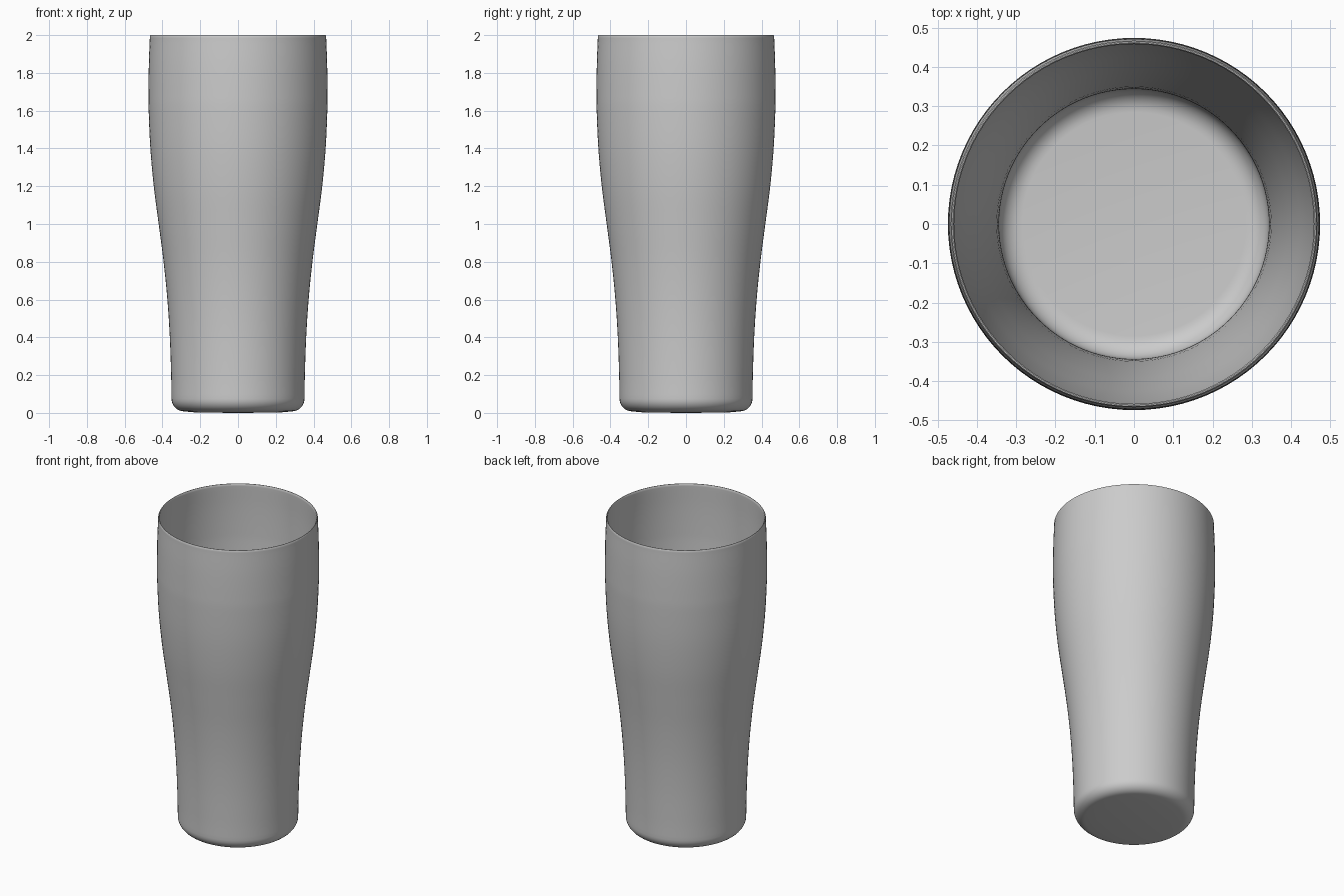
import bpy, bmesh, math
from mathutils import Vector

if "Cube" in bpy.data.objects:
    bpy.data.objects.remove(bpy.data.objects["Cube"])

SEGMENTS = 96
WALL = 0.009


def smooth_path(points, steps=5):
    """Catmull-Rom curve through (radius, height) points."""
    p = [Vector(q) for q in points]
    p = [2 * p[0] - p[1]] + p + [2 * p[-1] - p[-2]]
    out = []
    for a, b, c, d in zip(p, p[1:], p[2:], p[3:]):
        for i in range(steps):
            t = i / steps
            out.append(0.5 * (2 * b + (c - a) * t + (2 * a - 5 * b + 4 * c - d) * t * t
                              + (3 * b - a - 3 * c + d) * t ** 3))
    return out + [p[-2]]


def lathe(name, profile):
    bm = bmesh.new()
    verts = [bm.verts.new((r, 0, z)) for r, z in profile]
    edges = [bm.edges.new(pair) for pair in zip(verts, verts[1:])]
    bmesh.ops.spin(bm, geom=verts + edges, cent=(0, 0, 0), axis=(0, 0, 1),
                   angle=math.tau, steps=SEGMENTS)
    bmesh.ops.remove_doubles(bm, verts=bm.verts, dist=1e-5)
    bmesh.ops.recalc_face_normals(bm, faces=bm.faces)
    mesh = bpy.data.meshes.new(name)
    bm.to_mesh(mesh)
    bm.free()
    obj = bpy.data.objects.new(name, mesh)
    bpy.context.collection.objects.link(obj)
    bpy.ops.object.select_all(action='DESELECT')
    obj.select_set(True)
    bpy.context.view_layer.objects.active = obj
    bpy.ops.object.shade_smooth_by_angle(angle=math.radians(40))
    return obj


# Flared outer wall, from the top of the base rounding to just under the rim
wall = smooth_path([(0.352, 0.075), (0.354, 0.2), (0.361, 0.4), (0.374, 0.6),
                    (0.394, 0.8), (0.420, 1.0), (0.446, 1.2), (0.464, 1.4),
                    (0.473, 1.6), (0.474, 1.7), (0.472, 1.85), (0.467, 1.985)])


def base_corner(radius, floor):
    """Rounded corner between the floor and the wall."""
    h = 0.075 - floor
    return [Vector((radius - h + h * math.sin(a), 0.075 - h * math.cos(a)))
            for a in (math.pi / 2 * i / 8 for i in range(8))]


outer = [Vector((0, 0)), Vector((0.22, 0.002))] + base_corner(0.352, 0.008) + wall
inner = ([Vector((0, 0.014))] + base_corner(0.352 - WALL, 0.017)
         + [Vector((v.x - WALL, v.y)) for v in wall])

# Softly rounded lip joining the outer and inner walls
lip = [Vector((0.467, 1.995)), Vector((0.464, 2.0)),
       Vector((0.461, 2.0)), Vector((0.458, 1.995))]

lathe("tumbler_glass", outer + lip + inner[::-1])
